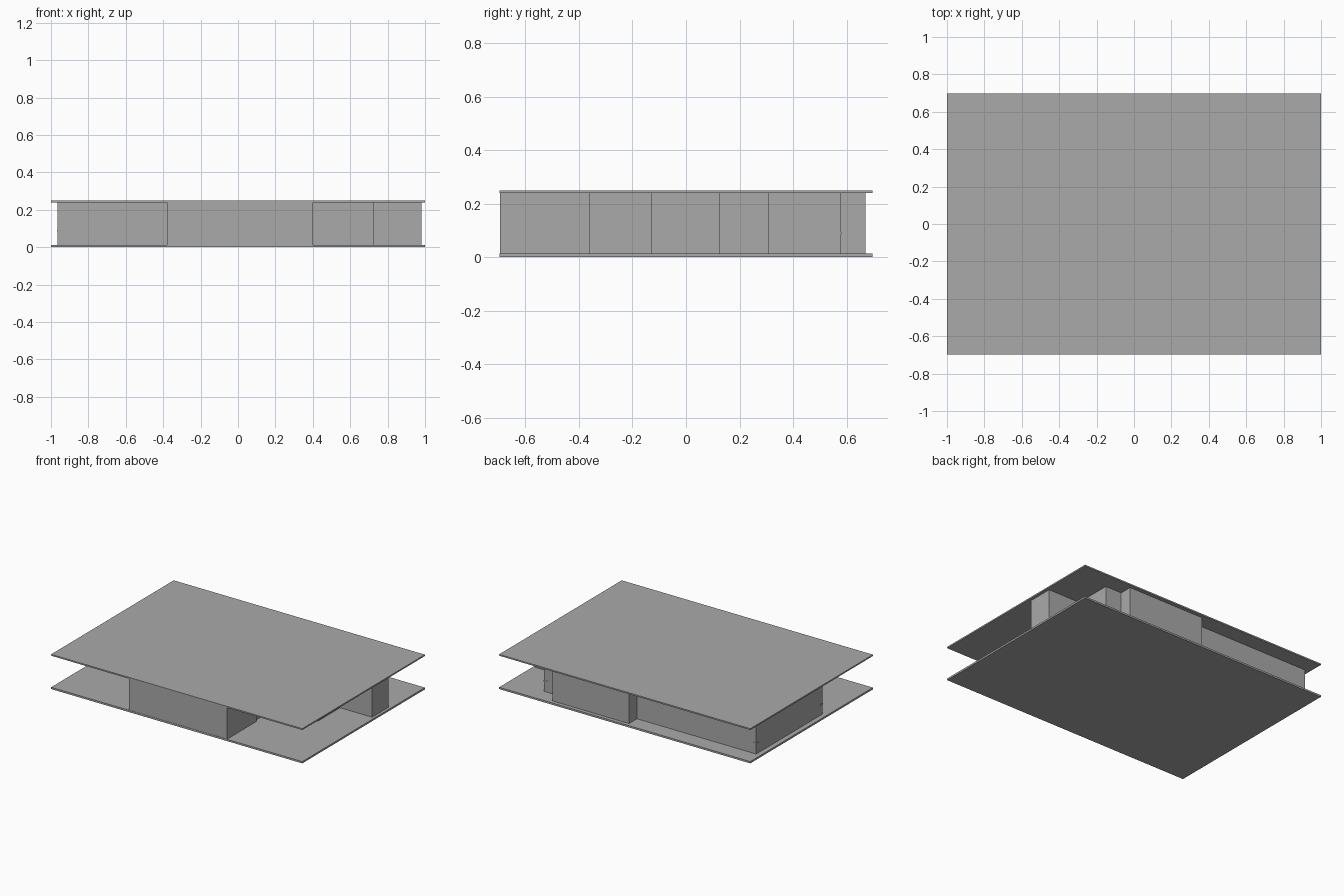
import bpy, bmesh

cube = bpy.data.objects.get("Cube")
if cube:
    bpy.data.objects.remove(cube, do_unlink=True)

FLOOR_TOP, ROOF_BASE, HEIGHT = 0.013, 0.24, 0.25
HALF_X, HALF_Y = 1.0, 0.697

grey = bpy.data.materials.new("plain grey")
grey.use_nodes = True
colour = (0.4, 0.4, 0.4, 1)
grey.diffuse_color = colour
grey.node_tree.nodes["Principled BSDF"].inputs["Base Color"].default_value = colour


def add_object(name, bm):
    bmesh.ops.recalc_face_normals(bm, faces=bm.faces)
    mesh = bpy.data.meshes.new(name)
    bm.to_mesh(mesh)
    bm.free()
    mesh.materials.append(grey)
    obj = bpy.data.objects.new(name, mesh)
    bpy.context.collection.objects.link(obj)
    return obj


def box(name, x0, x1, y0, y1, z0, z1):
    bm = bmesh.new()
    bmesh.ops.create_cube(bm, size=1)
    for v in bm.verts:
        v.co.x = x1 if v.co.x > 0 else x0
        v.co.y = y1 if v.co.y > 0 else y0
        v.co.z = z1 if v.co.z > 0 else z0
    return add_object(name, bm)


# Floor and roof slabs
box("floor_slab", -HALF_X, HALF_X, -HALF_Y, HALF_Y, 0, FLOOR_TOP)
box("roof_slab", -HALF_X, HALF_X, -HALF_Y, HALF_Y, ROOF_BASE, HEIGHT)

# Outer walls follow the stepped floor plan, counterclockwise
plan = [(-0.38, -0.695), (0.4, -0.695), (0.4, -0.36), (0.385, -0.36),
        (0.385, -0.13), (0.725, -0.13), (0.725, 0.125), (0.98, 0.125),
        (0.98, 0.31), (0.725, 0.31), (0.725, 0.58), (0.595, 0.58),
        (0.595, 0.67), (-0.015, 0.67), (-0.015, 0.58), (-0.965, 0.58),
        (-0.965, -0.175), (-0.38, -0.175)]
bm = bmesh.new()
low = [bm.verts.new((x, y, FLOOR_TOP)) for x, y in plan]
high = [bm.verts.new((x, y, ROOF_BASE)) for x, y in plan]
for i in range(len(plan)):
    j = (i + 1) % len(plan)
    bm.faces.new((low[i], low[j], high[j], high[i]))
walls = add_object("outer_walls", bm)
thick = walls.modifiers.new("wall_thickness", "SOLIDIFY")
thick.thickness = 0.012
thick.offset = -1
thick.use_even_offset = True

# Small brackets at the outer wall corners
corners = {"front_right": (-0.965, -0.175), "back_right": (-0.965, 0.58),
           "back_left": (0.725, 0.58)}
for name, (x, y) in corners.items():
    sx = 1 if x > 0 else -1
    sy = 1 if y > 0 else -1
    xs = sorted((x + sx * 0.004, x - sx * 0.03))
    ys = sorted((y + sy * 0.002, y - sy * 0.03))
    box(name + "_bracket", *xs, *ys, 0.085, 0.093)
